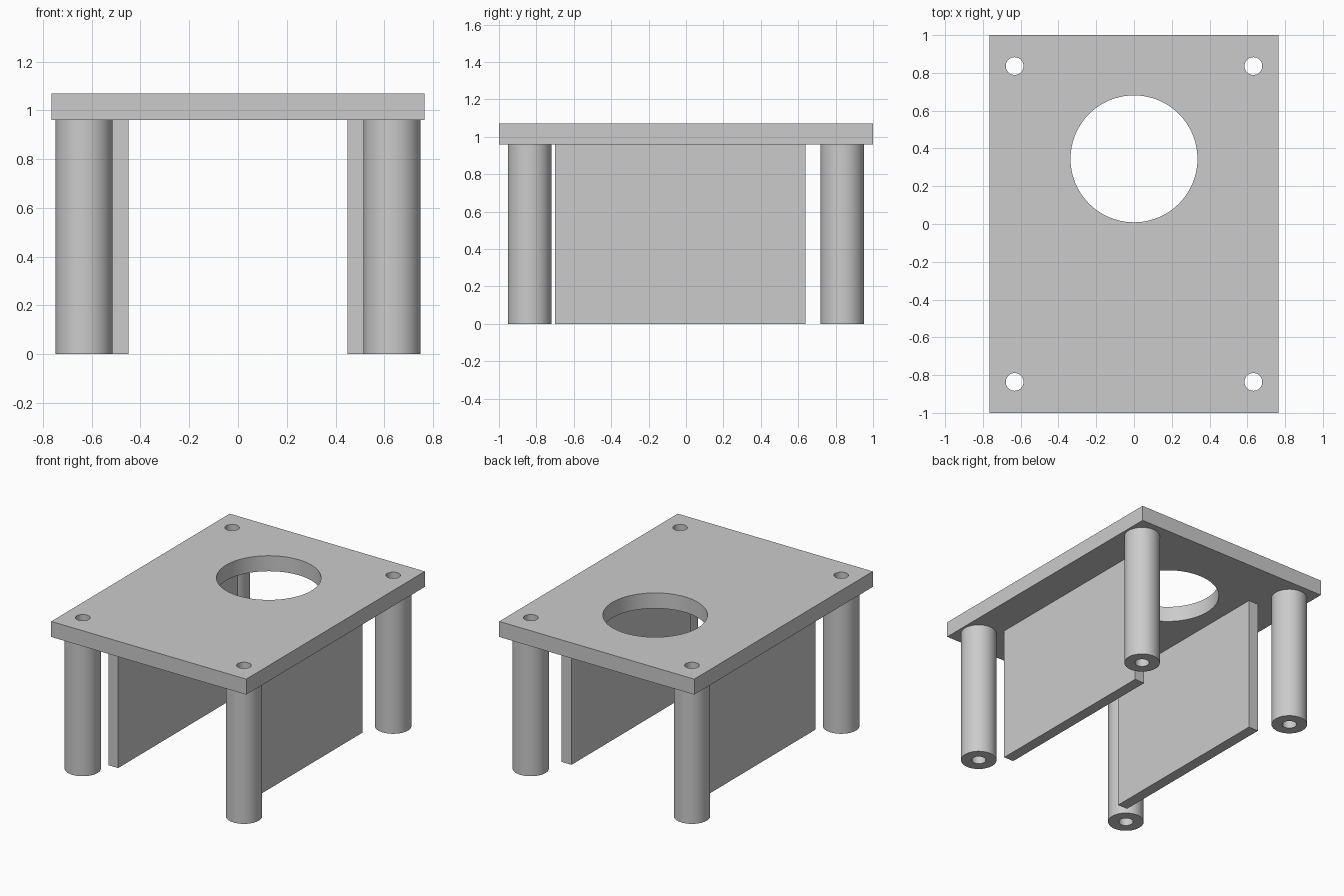
import bpy
import bmesh
from math import radians
from mathutils import Matrix, Vector

WIDTH, LENGTH = 1.53, 2.0
UNDERSIDE, TOP = 0.96, 1.07
LEG_X, LEG_Y, LEG_R, BORE_R = 0.632, 0.836, 0.117, 0.047

default = bpy.data.objects.get("Cube")
if default:
    bpy.data.objects.remove(default, do_unlink=True)

grey = bpy.data.materials.new("plain grey")
colour = (0.6, 0.6, 0.6, 1)
grey.use_nodes = True
grey.diffuse_color = colour
grey.node_tree.nodes["Principled BSDF"].inputs["Base Color"].default_value = colour


def make_object(name, bm):
    bmesh.ops.recalc_face_normals(bm, faces=bm.faces)
    mesh = bpy.data.meshes.new(name)
    bm.to_mesh(mesh)
    bm.free()
    mesh.materials.append(grey)
    obj = bpy.data.objects.new(name, mesh)
    bpy.context.collection.objects.link(obj)
    return obj


def activate(obj):
    bpy.ops.object.select_all(action='DESELECT')
    obj.select_set(True)
    bpy.context.view_layer.objects.active = obj


def smooth(obj):
    activate(obj)
    bpy.ops.object.shade_smooth_by_angle(angle=radians(30))


def box(name, low, high):
    low, high = Vector(low), Vector(high)
    bm = bmesh.new()
    bmesh.ops.create_cube(bm, size=1, matrix=Matrix.Translation((low + high) / 2)
                          @ Matrix.Diagonal((*(high - low), 1)))
    return make_object(name, bm)


def tube(name, x, y, outer, inner, height):
    # Spin a rectangular wall section around the leg axis
    bm = bmesh.new()
    section = [(inner, 0), (outer, 0), (outer, height), (inner, height)]
    verts = [bm.verts.new((x + r, y, z)) for r, z in section]
    edges = [bm.edges.new((verts[i], verts[(i + 1) % 4])) for i in range(4)]
    bmesh.ops.spin(bm, geom=verts + edges, cent=(x, y, 0), axis=(0, 0, 1),
                   angle=radians(360), steps=48, use_duplicate=False)
    bmesh.ops.remove_doubles(bm, verts=bm.verts, dist=0.0001)
    smooth(make_object(name, bm))


def drill(target, x, y, radius, segments):
    bm = bmesh.new()
    bmesh.ops.create_cone(bm, cap_ends=True, segments=segments, radius1=radius,
                          radius2=radius, depth=1, matrix=Matrix.Translation((x, y, TOP)))
    cutter = make_object("hole_cutter", bm)
    cutter.hide_render = True
    activate(target)
    cut = target.modifiers.new("hole", 'BOOLEAN')
    cut.operation, cut.solver, cut.object = 'DIFFERENCE', 'EXACT', cutter
    bpy.ops.object.modifier_apply(modifier=cut.name)
    bpy.data.objects.remove(cutter, do_unlink=True)


# Top plate with a large round opening
plate = box("top_plate", (-WIDTH / 2, -LENGTH / 2, UNDERSIDE), (WIDTH / 2, LENGTH / 2, TOP))
drill(plate, 0, 0.345, 0.336, 96)

for side, sx in (("left", 1), ("right", -1)):
    # Hollow corner legs, their bores continuing through the plate
    for end, sy in (("front", -1), ("back", 1)):
        tube(f"{end}_{side}_leg", sx * LEG_X, sy * LEG_Y, LEG_R, BORE_R, UNDERSIDE)
        drill(plate, sx * LEG_X, sy * LEG_Y, BORE_R, 48)
    # Upright side panels between the legs
    inner, outer = sorted((sx * 0.45, sx * 0.527))
    box(f"{side}_panel", (inner, -0.70, 0), (outer, 0.64, UNDERSIDE))

smooth(plate)
